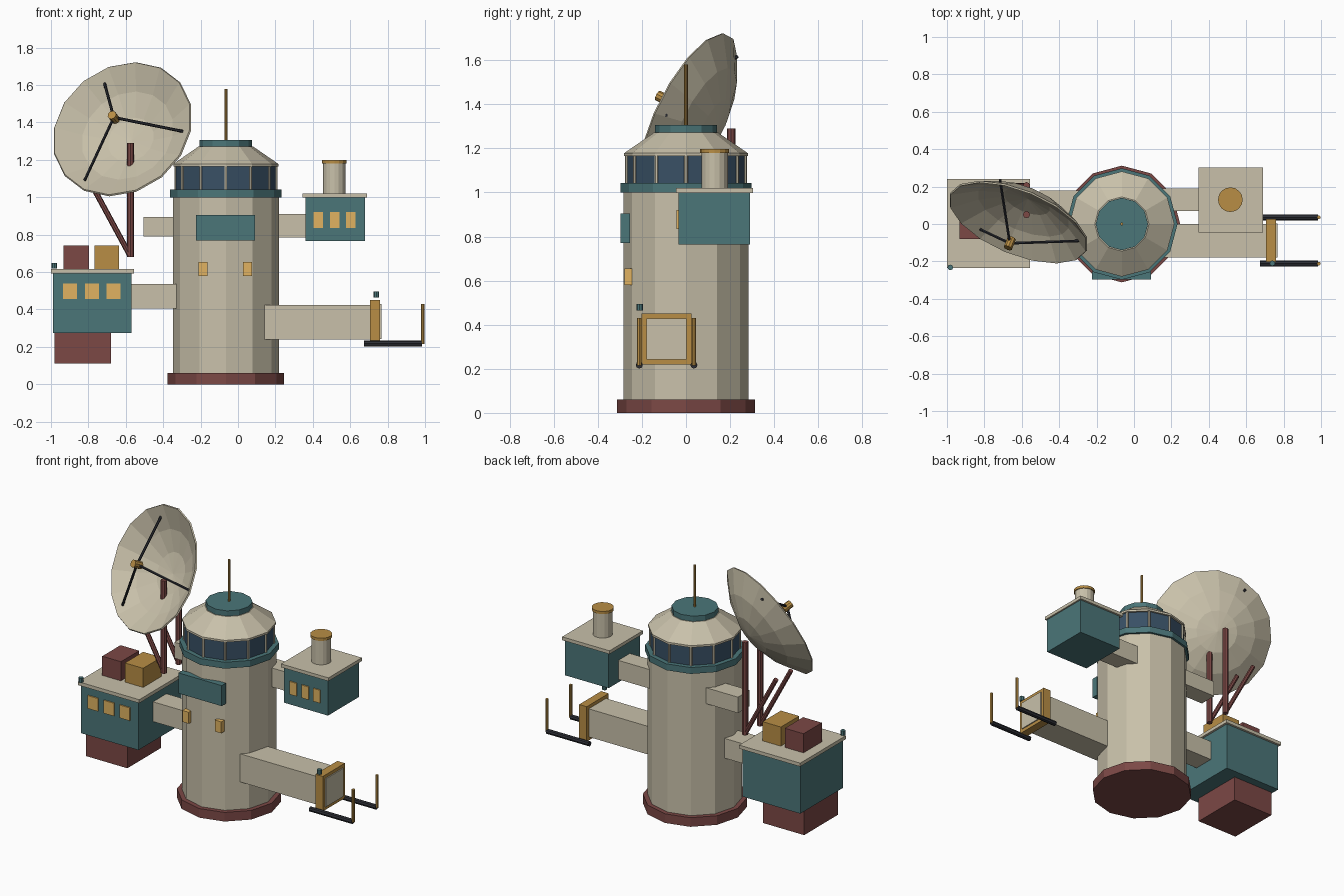
import bpy, bmesh, math
from mathutils import Vector

if "Cube" in bpy.data.objects:
    bpy.data.objects.remove(bpy.data.objects["Cube"])


def material(name, r, g, b):
    m = bpy.data.materials.new(name)
    m.diffuse_color = (r, g, b, 1)
    m.use_nodes = True
    m.node_tree.nodes["Principled BSDF"].inputs["Base Color"].default_value = m.diffuse_color
    return m


CREAM = material("cream", .58, .53, .40)
TEAL = material("teal", .07, .18, .19)
MAROON = material("maroon", .20, .065, .06)
GOLD = material("gold", .48, .27, .06)
GLOW = material("lit_window", .75, .45, .12)
GLASS = material("dark_glass", .04, .08, .13)
BLACK = material("black", .025, .027, .035)


def make(name, bm, mat):
    me = bpy.data.meshes.new(name)
    bm.to_mesh(me)
    bm.free()
    ob = bpy.data.objects.new(name, me)
    bpy.context.collection.objects.link(ob)
    me.materials.append(mat)
    return ob


def box(name, x, y, z, mat):
    bm = bmesh.new()
    bmesh.ops.create_cube(bm, size=1)
    for v in bm.verts:
        v.co = [(r[0] + r[1]) / 2 + c * (r[1] - r[0]) for r, c in zip((x, y, z), v.co)]
    return make(name, bm, mat)


def rod(name, a, b, r, mat, n=8, r2=None):
    a, b = Vector(a), Vector(b)
    bm = bmesh.new()
    bmesh.ops.create_cone(bm, cap_ends=True, segments=n, radius1=r,
                          radius2=r if r2 is None else r2, depth=(b - a).length)
    ob = make(name, bm, mat)
    ob.location = (a + b) / 2
    ob.rotation_mode = 'QUATERNION'
    d = b - a
    if d.x or d.y or d.z < 0:
        ob.rotation_quaternion = d.to_track_quat('Z', 'Y')
    return ob


# Twelve-sided tower
CX = -.065


def tier(name, z0, z1, r, mat, r2=None):
    return rod(name, (CX, 0, z0), (CX, 0, z1), r, mat, 12, r2)


tier("tower_base", 0, .06, .312, MAROON)
tier("tower_body", .06, 1.0, .283, CREAM)
tier("tower_collar", 1.0, 1.042, .298, TEAL)
tier("lookout_glass", 1.042, 1.165, .268, GLASS)
tier("roof_lip", 1.165, 1.178, .281, CREAM)
tier("roof_cone", 1.178, 1.272, .281, CREAM, .145)
tier("roof_cap", 1.27, 1.307, .14, TEAL)
rod("mast", (CX, 0, 1.3), (CX, 0, 1.58), .008, GOLD)
for i in range(12):
    a = math.tau * i / 12
    x, y = CX + .268 * math.cos(a), .268 * math.sin(a)
    rod("lookout_mullion", (x, y, 1.042), (x, y, 1.167), .008, CREAM, 6)

# Front panel and tower windows
box("front_panel", (-.225, .09), (-.298, -.255), (.77, .905), TEAL)
for x in (-.21, .027):
    box("tower_window", (x, x + .047), (-.28, -.24), (.58, .655), GLOW)

# Connecting arms
box("upper_left_arm", (-.505, -.2), (.06, .18), (.79, .895), CREAM)
box("lower_left_arm", (-.58, -.2), (-.07, .07), (.405, .535), CREAM)
box("upper_right_arm", (.05, .37), (.07, .19), (.785, .91), CREAM)
box("lower_right_arm", (.05, .75), (-.18, 0), (.24, .425), CREAM)

# Left pod with roof crates and underside tank
box("left_pod", (-.99, -.57), (-.222, .225), (.275, .595), TEAL)
box("left_pod_roof", (-1.0, -.555), (-.235, .24), (.593, .616), CREAM)
box("left_pod_tank", (-.98, -.68), (-.18, .17), (.11, .275), MAROON)
box("maroon_crate", (-.933, -.797), (-.08, .11), (.61, .742), MAROON)
box("gold_crate", (-.768, -.635), (-.08, .11), (.61, .742), GOLD)
for x in (-.935, -.818, -.703):
    box("left_pod_window", (x, x + .075), (-.23, -.215), (.455, .54), GLOW)

# Right pod with chimney
box("right_pod", (.36, .68), (-.035, .29), (.765, 1.0), TEAL)
box("right_pod_roof", (.345, .69), (-.045, .303), (.998, 1.02), CREAM)
rod("chimney", (.515, .13, 1.01), (.515, .13, 1.185), .06, CREAM, 16)
rod("chimney_cap", (.515, .13, 1.18), (.515, .13, 1.198), .066, GOLD, 16)
for x in (.405, .492, .577):
    box("right_pod_window", (x, x + .05), (-.043, -.03), (.835, .92), GLOW)

# Dock frame, rails and uprights on the lower right arm
for y in ((-.203, -.18), (.003, .026)):
    box("dock_frame_side", (.705, .76), y, (.22, .45), GOLD)
for z in ((.22, .242), (.428, .45)):
    box("dock_frame_bar", (.705, .76), (-.203, .026), z, GOLD)
box("dock_door", (.72, .767), (-.18, .003), (.242, .428), CREAM)
for y in (-.212, .036):
    rod("dock_rail", (.675, y, .217), (.985, y, .217), .016, BLACK)
    rod("dock_upright", (.988, y, .215), (.988, y, .43), .010, GOLD)

# Beacons
for x, y, z in ((-.982, -.232, .618), (.74, -.21, .465)):
    rod("beacon", (x, y, z), (x, y, z + .03), .015, TEAL)

# Dish supports
for y in (.05, .205):
    rod("dish_post", (-.575, y, .68), (-.575, y, 1.29), .019, MAROON)
    rod("dish_brace", (-.578, y, .69), (-.80, y, 1.10), .015, MAROON)

# Faceted parabolic dish
N = Vector((-.34, -.83, .43)).normalized()
U = Vector((.069, .153, .35))
U = (U - N * U.dot(N)).normalized()
W = N.cross(U)
C, R, D = Vector((-.62, .005, 1.367)), .392, .155
bm = bmesh.new()
hub = bm.verts.new(C - N * D)
rings = []
for t in (1 / 3, 2 / 3, 1):
    rings.append([bm.verts.new(C - N * D * (1 - t * t) + R * t *
                  (U * math.cos(math.tau * i / 16) + W * math.sin(math.tau * i / 16)))
                  for i in range(16)])
for i in range(16):
    j = (i + 1) % 16
    bm.faces.new((hub, rings[0][i], rings[0][j]))
    for p, q in zip(rings, rings[1:]):
        bm.faces.new((p[i], q[i], q[j], p[j]))
dish = make("dish", bm, CREAM)
mod = dish.modifiers.new("thickness", 'SOLIDIFY')
mod.thickness = .01
mod.offset = -1

# Feed horn and its three struts
feed = Vector((-.664, -.103, 1.427))
rod("feed_horn", feed - N * .03, feed + N * .03, .024, GOLD, 10)
for end in ((-.716, .235, 1.618), (-.284, -.09, 1.35), (-.82, -.03, 1.09)):
    rod("feed_strut", feed, end, .008, BLACK, 6)
